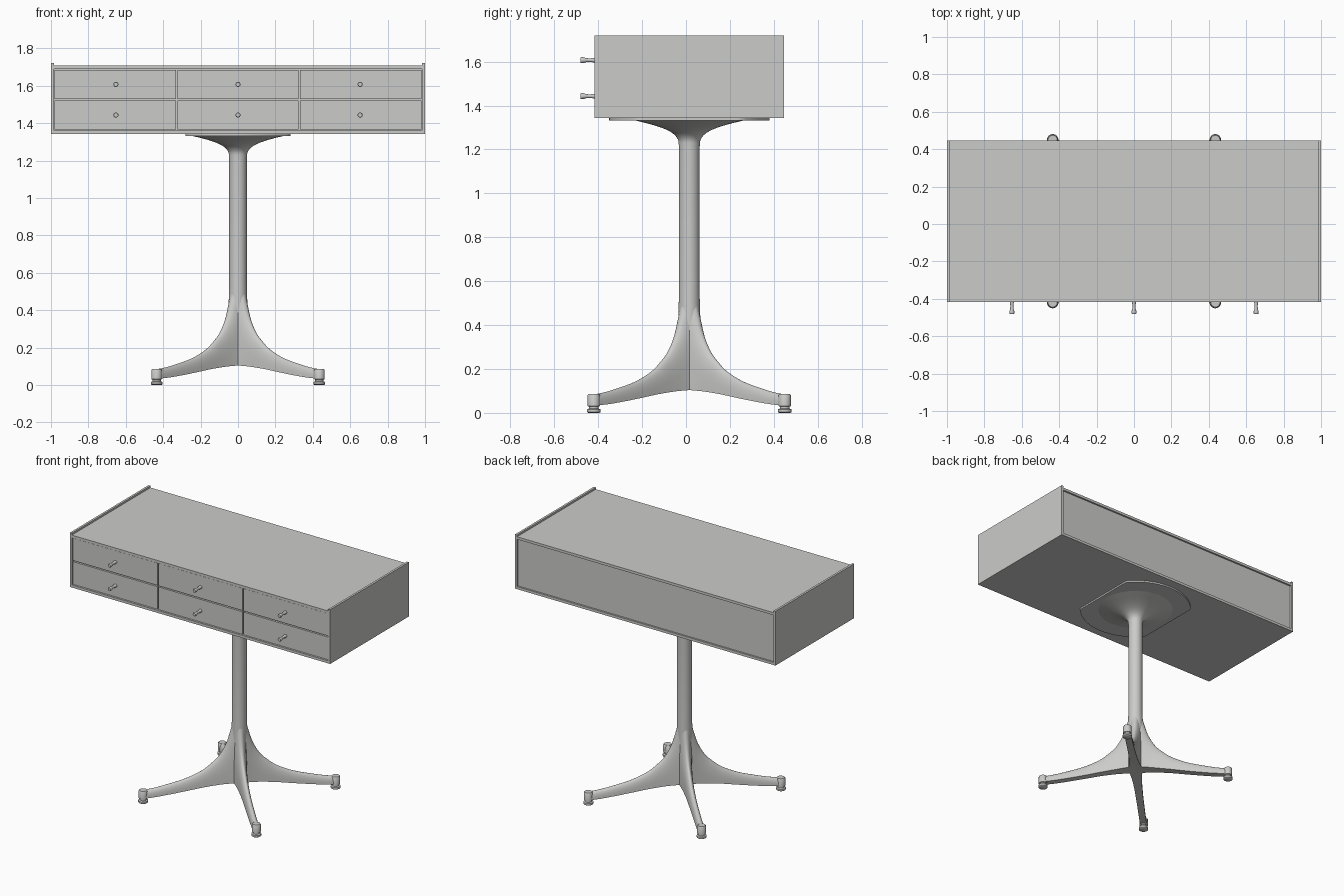
import bpy, bmesh, math
from mathutils import Matrix, Vector

if "Cube" in bpy.data.objects:
    bpy.data.objects.remove(bpy.data.objects["Cube"])

GREY = (0.6, 0.6, 0.59, 1)
grey = bpy.data.materials.new("soft grey")
grey.use_nodes = True
grey.diffuse_color = GREY
grey.node_tree.nodes["Principled BSDF"].inputs["Base Color"].default_value = GREY

CY = 0.015                      # the table centre sits slightly behind the knobs
FRONT, BACK = CY - 0.432, CY + 0.432
BOTTOM, TOP = 1.343, 1.707
SIDE = 0.015


def finish(name, bm, smooth=False):
    bmesh.ops.recalc_face_normals(bm, faces=bm.faces)
    mesh = bpy.data.meshes.new(name)
    bm.to_mesh(mesh)
    bm.free()
    mesh.materials.append(grey)
    obj = bpy.data.objects.new(name, mesh)
    bpy.context.collection.objects.link(obj)
    if smooth:
        bpy.ops.object.select_all(action="DESELECT")
        bpy.context.view_layer.objects.active = obj
        obj.select_set(True)
        bpy.ops.object.shade_smooth_by_angle(angle=math.radians(40))
    return obj


def box(name, low, high):
    low, high = Vector(low), Vector(high)
    bm = bmesh.new()
    bmesh.ops.create_cube(bm, size=1, matrix=Matrix.Translation((low + high) / 2)
                          @ Matrix.Diagonal((*(high - low), 1)))
    return finish(name, bm)


def loft(name, rings, matrix=Matrix()):
    """Skin a list of equal-length closed rings and cap both ends."""
    bm = bmesh.new()
    loops = [[bm.verts.new(matrix @ Vector(p)) for p in ring] for ring in rings]
    n = len(loops[0])
    for a, b in zip(loops, loops[1:]):
        for i in range(n):
            j = (i + 1) % n
            bm.faces.new((a[i], a[j], b[j], b[i]))
    bm.faces.new(loops[0])
    bm.faces.new(loops[-1])
    return finish(name, bm, True)


def turned(name, profile, matrix, sides=32):
    """Lathe (radius, height) pairs about the local z axis."""
    angles = [math.tau * i / sides for i in range(sides)]
    return loft(name, [[(r * math.cos(a), r * math.sin(a), z) for a in angles]
                       for r, z in profile], matrix)


def smooth_path(points, steps=4):
    """Catmull-Rom resampling of control points."""
    pts = [Vector(p) for p in points]
    pts = [2 * pts[0] - pts[1]] + pts + [2 * pts[-1] - pts[-2]]
    out = []
    for a, b, c, d in zip(pts, pts[1:], pts[2:], pts[3:]):
        for s in range(steps):
            t = s / steps
            out.append(0.5 * (2 * b + (c - a) * t + (2 * a - 5 * b + 4 * c - d) * t ** 2
                              + (3 * b - a - 3 * c + d) * t ** 3))
    return out + [pts[-2]]


# Cabinet case
for side, name in ((-1, "right_side_panel"), (1, "left_side_panel")):
    xs = sorted((side, side * (1 - SIDE)))
    box(name, (xs[0], FRONT, BOTTOM), (xs[1], BACK, 1.72))
inner = 1 - SIDE
box("top_panel", (-inner, FRONT, TOP - 0.018), (inner, BACK, TOP))
box("bottom_panel", (-inner, FRONT, BOTTOM), (inner, BACK, BOTTOM + 0.018))
box("back_panel", (-inner, BACK - 0.03, BOTTOM + 0.018), (inner, BACK - 0.012, TOP - 0.018))
box("drawer_carcass", (-inner, FRONT + 0.022, BOTTOM + 0.018),
    (inner, BACK - 0.03, TOP - 0.018))

# Drawers and their knobs
GAP = 0.004
x_edges = (-inner, -0.327, 0.327, inner)
z_edges = (BOTTOM + 0.018, 1.526, TOP - 0.018)
knob_profile = [(0.011, 0), (0.008, 0.02), (0.009, 0.036), (0.0135, 0.052),
                (0.0135, 0.06), (0.011, 0.064)]
for row, knob_z in enumerate((1.443, 1.607)):
    for col, knob_x in enumerate((-0.653, 0, 0.653)):
        tag = f"{('lower', 'upper')[row]}_{('right', 'middle', 'left')[col]}"
        box(f"{tag}_drawer_front",
            (x_edges[col] + GAP, FRONT + 0.006, z_edges[row] + GAP),
            (x_edges[col + 1] - GAP, FRONT + 0.024, z_edges[row + 1] - GAP))
        facing = Matrix.Translation((knob_x, FRONT, knob_z)) @ Matrix.Rotation(math.pi / 2, 4, "X")
        turned(f"{tag}_knob", [(0.011, -0.008)] + knob_profile, facing, 20)

# Mounting plate: a disc with two straight sides
outline = [(0.366 * math.cos(a), 0.366 * math.sin(a))
           for a in (math.tau * i / 96 for i in range(96))]
loft("mounting_plate", [[(max(-0.28, min(0.28, x)), y + CY, z) for x, y in outline]
                        for z in (1.332, BOTTOM)])

# Column flaring into the plate
centre = Matrix.Translation((0, CY, 0))
flare = smooth_path([(0.047, 1.21, 0), (0.053, 1.248, 0), (0.085, 1.28, 0),
                     (0.15, 1.307, 0), (0.25, 1.333, 0)])
turned("column", [(0.047, 0.105), (0.05, 0.44), (0.047, 0.54)]
       + [(p.x, p.y) for p in flare], centre, 48)

# Four swept legs: (distance out, top height, underside height)
spine = smooth_path([(0.0, 0.56, 0.105), (0.035, 0.53, 0.104), (0.055, 0.46, 0.103),
                     (0.085, 0.365, 0.101), (0.13, 0.285, 0.097), (0.18, 0.235, 0.091),
                     (0.24, 0.19, 0.083), (0.34, 0.145, 0.067), (0.45, 0.115, 0.051),
                     (0.54, 0.095, 0.04), (0.615, 0.084, 0.034)])


def leg_section(p):
    half = 0.022 + 0.028 * math.exp(-p.x / 0.12)
    arch = [math.pi * i / 14 for i in range(15)]
    return [(p.x, half * math.cos(a), p.z + (p.y - p.z) * math.sin(a) ** 0.8) for a in arch]


foot_profile = [(0.026, 0), (0.031, 0.004), (0.031, 0.016), (0.022, 0.02), (0.022, 0.028),
                (0.028, 0.031), (0.028, 0.08), (0.024, 0.086)]
for i, name in enumerate(("back_left", "back_right", "front_right", "front_left")):
    turn = centre @ Matrix.Rotation(math.pi / 4 + i * math.pi / 2, 4, "Z")
    loft(f"{name}_leg", [leg_section(p) for p in spine], turn)
    turned(f"{name}_foot", foot_profile, turn @ Matrix.Translation((0.615, 0, 0)))
